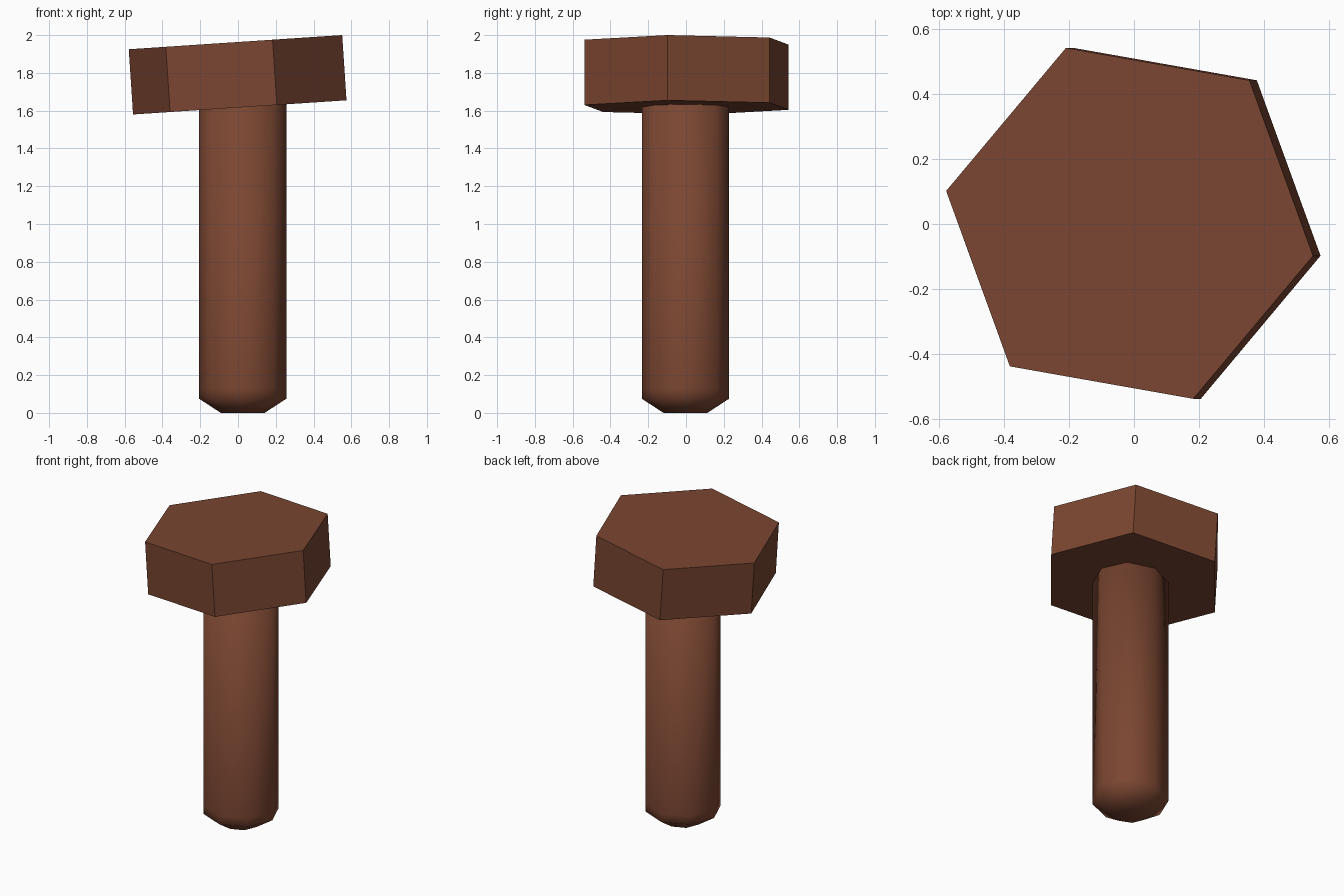
import bpy
import bmesh
from math import radians, cos, sin, tau

cube = bpy.data.objects.get("Cube")
if cube:
    bpy.data.objects.remove(cube, do_unlink=True)

brown = bpy.data.materials.new("rusty_brown")
brown.use_nodes = True
colour = (0.195, 0.061, 0.031, 1)
brown.diffuse_color = colour
brown.node_tree.nodes["Principled BSDF"].inputs["Base Color"].default_value = colour


def lathe(name, profile, sides, turn=0):
    """Closed prism-like solid from (radius, height) rings, bottom to top."""
    bm = bmesh.new()
    rings = []
    for r, z in profile:
        angles = [radians(turn) + tau * i / sides for i in range(sides)]
        rings.append([bm.verts.new((r * cos(a), r * sin(a), z)) for a in angles])
    for low, high in zip(rings, rings[1:]):
        for i in range(sides):
            j = (i + 1) % sides
            bm.faces.new((low[i], low[j], high[j], high[i]))
    bm.faces.new(rings[0][::-1])
    bm.faces.new(rings[-1])
    mesh = bpy.data.meshes.new(name)
    bm.to_mesh(mesh)
    bm.free()
    mesh.materials.append(brown)
    obj = bpy.data.objects.new(name, mesh)
    bpy.context.collection.objects.link(obj)
    return obj


# Hexagonal head, flat shaded and slightly tilted
head = lathe("bolt_head", [(0.575, -0.173), (0.575, 0.173)], 6, turn=-10)
head.location = (-0.002, 0.002, 1.79)
head.rotation_euler.y = radians(-3.8)

# Eight-sided smooth shaft with a tapered tip
shaft = lathe("bolt_shaft", [(0.116, 0), (0.231, 0.075), (0.231, 0.13), (0.231, 1.75)], 8)
shaft.location = (0.025, -0.003, 0)
shaft.data.shade_smooth()
